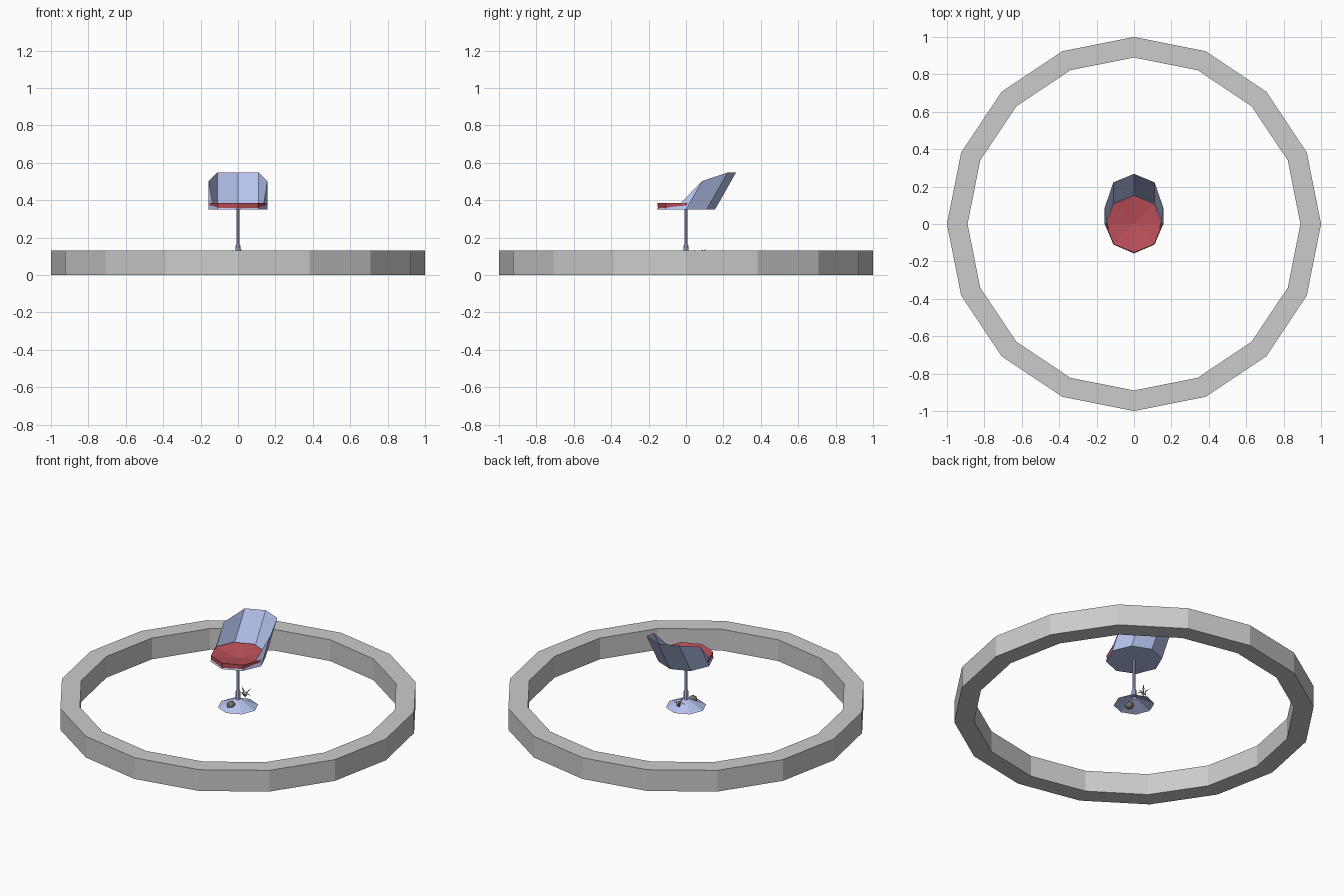
import bpy, bmesh, math
from mathutils import Vector, Matrix

if "Cube" in bpy.data.objects:
    bpy.data.objects.remove(bpy.data.objects["Cube"])


def material(name, rgb):
    m = bpy.data.materials.new(name)
    m.diffuse_color = (*rgb, 1)
    m.use_nodes = True
    m.node_tree.nodes["Principled BSDF"].inputs["Base Color"].default_value = m.diffuse_color
    return m


BLUE = material("blue", (0.47, 0.55, 0.86))
RED = material("red", (0.5, 0.08, 0.1))
BROWN = material("dark_brown", (0.2, 0.18, 0.16))


def add(name, bm, mat=None):
    bmesh.ops.recalc_face_normals(bm, faces=bm.faces[:])
    me = bpy.data.meshes.new(name)
    bm.to_mesh(me)
    bm.free()
    if mat:
        me.materials.append(mat)
    ob = bpy.data.objects.new(name, me)
    bpy.context.collection.objects.link(ob)
    return ob


def lathe(name, profile, sides, mat=None, closed=False):
    """Revolve (radius, z) points; radius 0 makes a single tip."""
    bm = bmesh.new()
    loops = []
    for r, z in profile:
        if r == 0:
            loops.append([bm.verts.new((0, 0, z))] * sides)
        else:
            loops.append([bm.verts.new((r * math.cos(math.tau * i / sides),
                                        r * math.sin(math.tau * i / sides), z))
                          for i in range(sides)])
    pairs = list(zip(loops, loops[1:]))
    if closed:
        pairs.append((loops[-1], loops[0]))
    for a, b in pairs:
        for i in range(sides):
            j = (i + 1) % sides
            bm.faces.new(list(dict.fromkeys((a[i], a[j], b[j], b[i]))))
    return add(name, bm, mat)


# Sixteen-sided surrounding ring
lathe("outer_ring", [(1, 0), (1, 0.13), (0.89, 0.13), (0.89, 0)], 16, closed=True)

# Foot and stem
lathe("foot", [(0.113, 0.065), (0.06, 0.088), (0.014, 0.108)], 8, BLUE)
lathe("stem", [(0.014, 0.105), (0.013, 0.155), (0.009, 0.165), (0.009, 0.352)], 8, BLUE)

# Seat shell: octagonal tube leaning backwards, cut low at the front
half = [(0, -0.157, 0.006), (0.11, -0.11, 0.01), (0.133, -0.055, 0.018),
        (0.157, 0, 0.152), (0.11, 0.11, 0.198), (0, 0.155, 0.198)]
outline = half + [(-x, y, h) for x, y, h in half[-2:0:-1]]
bm = bmesh.new()
low = [bm.verts.new((x, y, 0.35)) for x, y, h in outline]
rim = [bm.verts.new((x, y + 0.57 * h, 0.35 + h)) for x, y, h in outline]
bm.faces.new(low)
for i in range(len(outline)):
    j = (i + 1) % len(outline)
    bm.faces.new((low[i], low[j], rim[j], rim[i]))
add("seat_shell", bm, BLUE)

# Dished seat cushion
lathe("seat_cushion", [(0.15, 0.352), (0.153, 0.385), (0, 0.36)], 8, RED)

# Small stone lying on the foot
bm = bmesh.new()
bmesh.ops.create_icosphere(bm, subdivisions=2, radius=0.024,
                           matrix=Matrix.Translation((-0.01, -0.053, 0.088)))
add("small_stone", bm, BROWN)

# Small sprig behind the stem: bent leaf blades
bm = bmesh.new()
root = Vector((-0.005, 0.075, 0.085))
for k in range(7):
    a = math.tau * k / 7
    out = Vector((math.cos(a), math.sin(a), 0))
    side = Vector((-out.y, out.x, 0)) * 0.005
    mid = root + out * 0.018 + Vector((0, 0, 0.03 + 0.01 * (k % 2)))
    tip = root + out * 0.04 + Vector((0, 0, 0.02 + 0.035 * (k % 2)))
    r, m1, m2, t = [bm.verts.new(p) for p in (root, mid + side, mid - side, tip)]
    bm.faces.new((r, m1, m2))
    bm.faces.new((m1, t, m2))
add("small_sprig", bm, BROWN)
